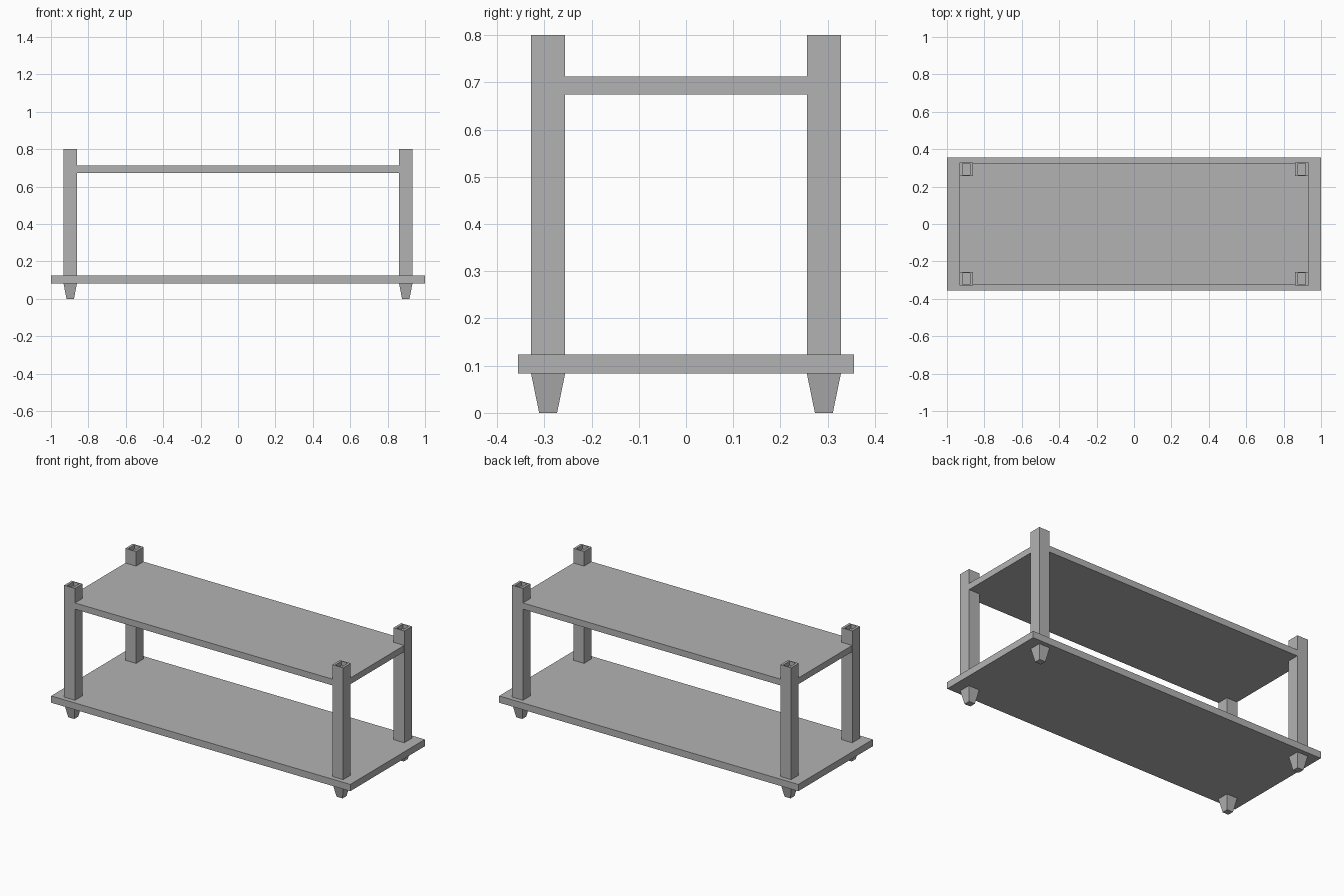
import bpy
import bmesh
from mathutils import Vector

if "Cube" in bpy.data.objects:
    bpy.data.objects.remove(bpy.data.objects["Cube"])

# Single flat grey
GREY = (0.45, 0.45, 0.45, 1)
grey = bpy.data.materials.new("plain_grey")
grey.use_nodes = True
grey.diffuse_color = GREY
grey.node_tree.nodes["Principled BSDF"].inputs["Base Color"].default_value = GREY

POST_X, POST_Y, POST_HALF = 0.897, 0.292, 0.036
BASE_LOW, BASE_TOP = 0.083, 0.124


def finish(name, bm):
    mesh = bpy.data.meshes.new(name)
    bm.to_mesh(mesh)
    bm.free()
    mesh.materials.append(grey)
    obj = bpy.data.objects.new(name, mesh)
    bpy.context.collection.objects.link(obj)


def box(half_x, half_y, low, high, x=0, y=0):
    bm = bmesh.new()
    bmesh.ops.create_cube(bm, size=2)
    for v in bm.verts:
        v.co = Vector((x + v.co.x * half_x, y + v.co.y * half_y,
                       low if v.co.z < 0 else high))
    return bm


def scale_face(face, half_x, half_y, drop=0):
    c = face.calc_center_median()
    for v in face.verts:
        v.co.x = c.x + (half_x if v.co.x > c.x else -half_x)
        v.co.y = c.y + (half_y if v.co.y > c.y else -half_y)
        v.co.z -= drop


def add_post(name, x, y):
    bm = box(POST_HALF, POST_HALF, BASE_TOP, 0.8, x, y)
    # Stacking socket sunk into the top
    top = max(bm.faces, key=lambda f: f.calc_center_median().z)
    bmesh.ops.inset_region(bm, faces=[top], thickness=0.004)
    scale_face(top, 0.021, 0.031)
    top = bmesh.ops.extrude_discrete_faces(bm, faces=[top])["faces"][0]
    scale_face(top, 0.021, 0.031, 0.025)
    finish(name + "_post", bm)


def add_foot(name, x, y):
    bm = box(POST_HALF, POST_HALF, 0, BASE_LOW, x, y)
    bottom = min(bm.faces, key=lambda f: f.calc_center_median().z)
    scale_face(bottom, 0.02, 0.019)
    finish(name + "_foot", bm)


# Shelves
finish("lower_shelf", box(1, 0.356, BASE_LOW, BASE_TOP))
finish("upper_shelf", box(0.932, 0.327, 0.674, 0.712))

# Corner posts and tapered feet
for side, sx in (("left", 1), ("right", -1)):
    for end, sy in (("front", -1), ("back", 1)):
        add_post(end + "_" + side, sx * POST_X, sy * POST_Y)
        add_foot(end + "_" + side, sx * POST_X, sy * POST_Y)
